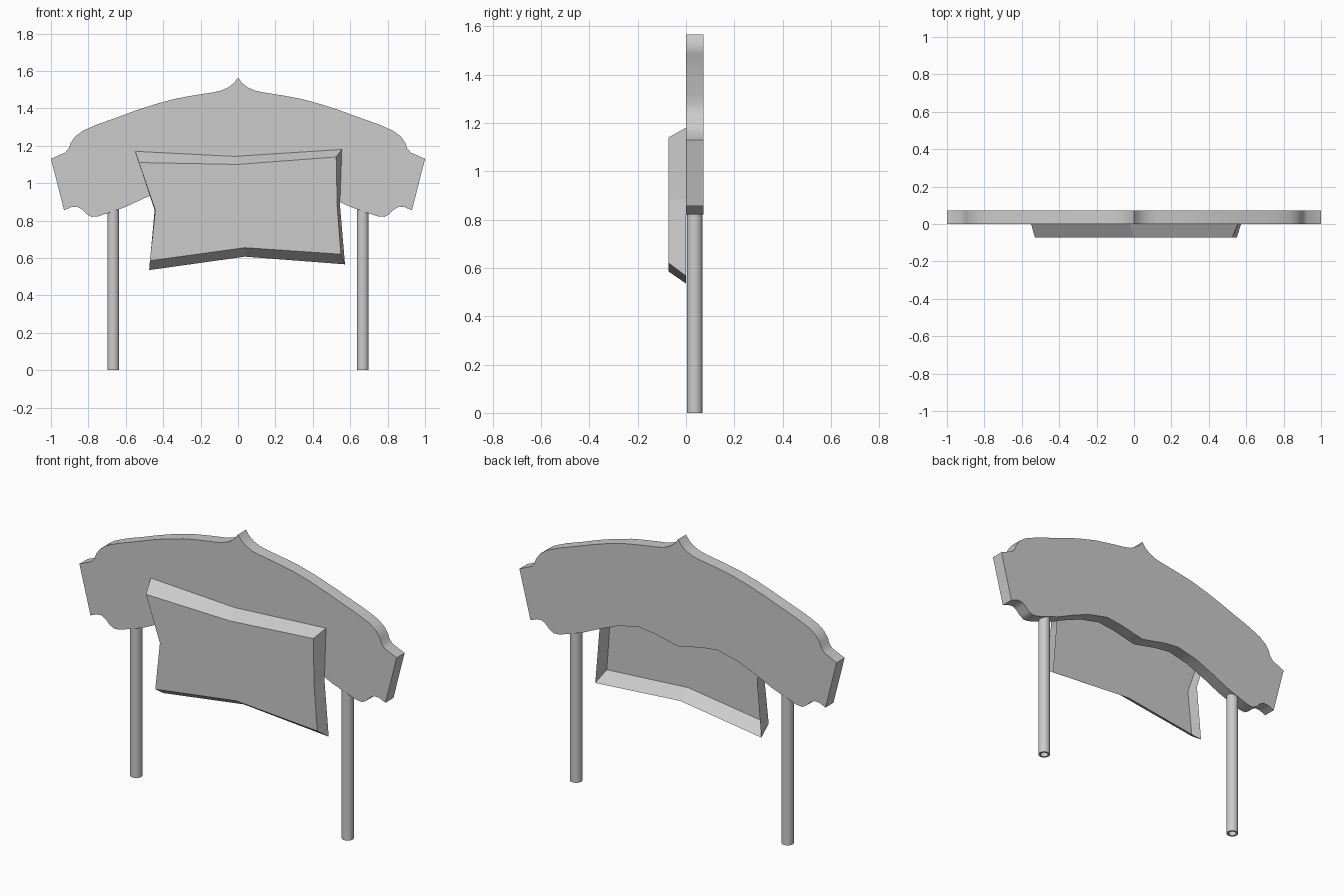
import bpy, bmesh, math

if "Cube" in bpy.data.objects:
    bpy.data.objects.remove(bpy.data.objects["Cube"], do_unlink=True)

grey = bpy.data.materials.new("plain_grey")
grey.use_nodes = True
GREY = (0.6, 0.6, 0.6, 1)
grey.diffuse_color = GREY
grey.node_tree.nodes["Principled BSDF"].inputs["Base Color"].default_value = GREY

DEPTH = 0.072


def finish(name, bm, smooth=None):
    mesh = bpy.data.meshes.new(name)
    bm.to_mesh(mesh)
    bm.free()
    mesh.materials.append(grey)
    obj = bpy.data.objects.new(name, mesh)
    bpy.context.collection.objects.link(obj)
    if smooth:
        bpy.ops.object.select_all(action="DESELECT")
        obj.select_set(True)
        bpy.context.view_layer.objects.active = obj
        bpy.ops.object.shade_smooth_by_angle(angle=math.radians(smooth))
    return obj


def ring(bm, points, y):
    return [bm.verts.new((x, y, z)) for x, z in points]


def bridge(bm, a, b):
    for i in range(len(a)):
        j = (i + 1) % len(a)
        bm.faces.new((a[i], a[j], b[j], b[i]))


# Ornate sign board: half outline from top tip to lower centre cusp, mirrored
half = [(0, 1.565), (.02, 1.537), (.05, 1.513), (.09, 1.495), (.13, 1.486),
        (.25, 1.467), (.34, 1.45), (.45, 1.42), (.55, 1.387), (.65, 1.35),
        (.75, 1.315), (.83, 1.28), (.87, 1.25), (.895, 1.215), (.905, 1.185),
        (.925, 1.163), (1, 1.13), (.93, .855), (.89, .872), (.86, .874),
        (.835, .86), (.81, .835), (.785, .82), (.75, .822), (.7, .838),
        (.6, .873), (.5, .92), (.38, .97), (.25, 1.0), (.15, .988),
        (.06, .968), (0, .955)]
outline = half + [(-x, z) for x, z in half[-2:0:-1]]
bm = bmesh.new()
front = ring(bm, outline, 0)
back = ring(bm, outline, DEPTH)
bm.faces.new(front)
bm.faces.new(back)
bridge(bm, front, back)
bmesh.ops.recalc_face_normals(bm, faces=bm.faces[:])
finish("sign_board", bm, 35)

# Front panel: a bevelled shell, open at the back
rim = [(-.55, 1.17), (-.02, 1.143), (.555, 1.18), (.545, .885),
       (.572, .566), (.037, .607), (-.475, .535), (-.446, .855)]
face = [(-.53, 1.11), (0, 1.1), (.525, 1.14), (.53, .88),
        (.55, .62), (.037, .655), (-.471, .585), (-.442, .855)]
bm = bmesh.new()
front = ring(bm, face, -DEPTH)
back = ring(bm, rim, 0)
bm.faces.new(front)
bridge(bm, back, front)
bmesh.ops.recalc_face_normals(bm, faces=bm.faces[:])
bm.normal_update()
if min(bm.faces, key=lambda f: f.calc_center_median().y).normal.y > 0:
    bmesh.ops.reverse_faces(bm, faces=bm.faces[:])
finish("front_panel", bm)


# Hollow round posts
def post(name, x, sides=24, outer=.032, inner=.021, top=.86):
    bm = bmesh.new()
    loops = []
    for r, z in ((outer, 0), (outer, top), (inner, top), (inner, 0)):
        loops.append([bm.verts.new((x + r * math.cos(math.tau * i / sides),
                                    DEPTH / 2 + r * math.sin(math.tau * i / sides), z))
                      for i in range(sides)])
    for k in range(4):
        bridge(bm, loops[k], loops[(k + 1) % 4])
    bmesh.ops.recalc_face_normals(bm, faces=bm.faces[:])
    finish(name, bm, 35)


for name, x in (("left_post", .667), ("right_post", -.667)):
    post(name, x)
